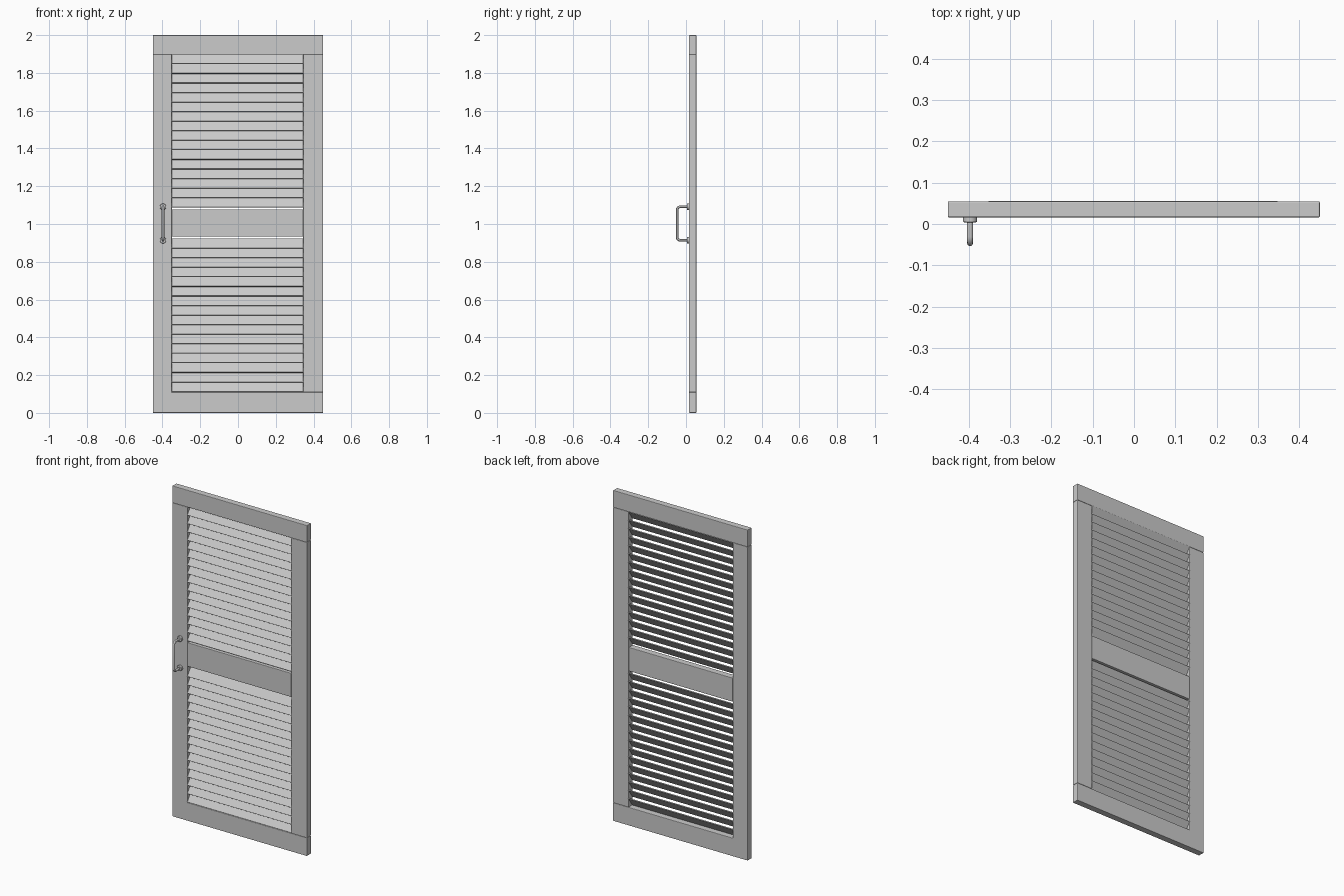
import bpy, math
from mathutils import Vector

if "Cube" in bpy.data.objects:
    bpy.data.objects.remove(bpy.data.objects["Cube"])

Y0, Y1 = 0.016, 0.055           # front and back of the door frame
XL, XR = -0.35, 0.345           # inner edges of the stiles


def box(name, x, y, z, bevel=0.003, tilt=0.0):
    """Bevelled box from (min, max) ranges, optionally tilted about x."""
    size = [b - a for a, b in (x, y, z)]
    bpy.ops.mesh.primitive_cube_add(size=1, location=[(a + b) / 2 for a, b in (x, y, z)])
    ob = bpy.context.object
    ob.name = name
    ob.scale = size
    bpy.ops.object.transform_apply(location=False, rotation=False, scale=True)
    if bevel:
        m = ob.modifiers.new("edge_bevel", 'BEVEL')
        m.width = bevel
        m.segments = 2
    ob.rotation_euler.x = tilt
    return ob


# Frame: rails and stiles
box("top_rail", (-0.451, 0.45), (Y0, Y1), (1.897, 2.0))
box("bottom_rail", (-0.451, 0.45), (Y0, Y1), (0.0, 0.11))
box("left_stile", (-0.451, XL), (Y0, Y1), (0.08, 1.897))
box("right_stile", (XR, 0.45), (Y0, Y1), (0.11, 1.897))
box("middle_rail", (XL, XR), (Y0, Y1), (0.934, 1.078))

# Louvre slats: front edge low, back edge high
length, thick, angle, pitch = 0.062, 0.0055, math.radians(55), 0.0506
height = length * math.sin(angle) + thick * math.cos(angle)
yc = 0.036
for section, base in (("lower", 0.111), ("upper", 1.087)):
    for i in range(16):
        zc = base + i * pitch + height / 2
        box(f"{section}_slat_{i + 1}", (XL - 0.003, XR + 0.003),
            (yc - length / 2, yc + length / 2),
            (zc - thick / 2, zc + thick / 2), 0, angle)

# Pull handle: round bar with rounded corners
HX, ZB, ZT, YF, R = -0.397, 0.914, 1.091, -0.0465, 0.016
path = [(Y0, ZT)]
for cz, start in ((ZT - R, 90), (ZB + R, 180)):
    for k in range(7):
        a = math.radians(start + 15 * k)
        path.append((YF + R + R * math.cos(a), cz + R * math.sin(a)))
path.append((Y0, ZB))
curve = bpy.data.curves.new("handle_bar", 'CURVE')
curve.dimensions = '3D'
curve.bevel_depth = 0.007
curve.bevel_resolution = 4
sp = curve.splines.new('POLY')
sp.points.add(len(path) - 1)
for p, (y, z) in zip(sp.points, path):
    p.co = (HX, y, z, 1)
bar = bpy.data.objects.new("handle_bar", curve)
bpy.context.collection.objects.link(bar)
bpy.ops.object.select_all(action='DESELECT')
bar.select_set(True)
bpy.context.view_layer.objects.active = bar
bpy.ops.object.convert(target='MESH')
bpy.ops.object.shade_smooth_by_angle()

# Round mounting plates
for name, z in (("upper", ZT), ("lower", ZB)):
    bpy.ops.mesh.primitive_cylinder_add(vertices=32, radius=0.017, depth=0.013,
                                        location=(HX, Y0 - 0.0055, z),
                                        rotation=(math.pi / 2, 0, 0))
    ob = bpy.context.object
    ob.name = f"{name}_handle_plate"
    m = ob.modifiers.new("edge_bevel", 'BEVEL')
    m.width = 0.003
    m.segments = 3
    bpy.ops.object.shade_smooth_by_angle()
